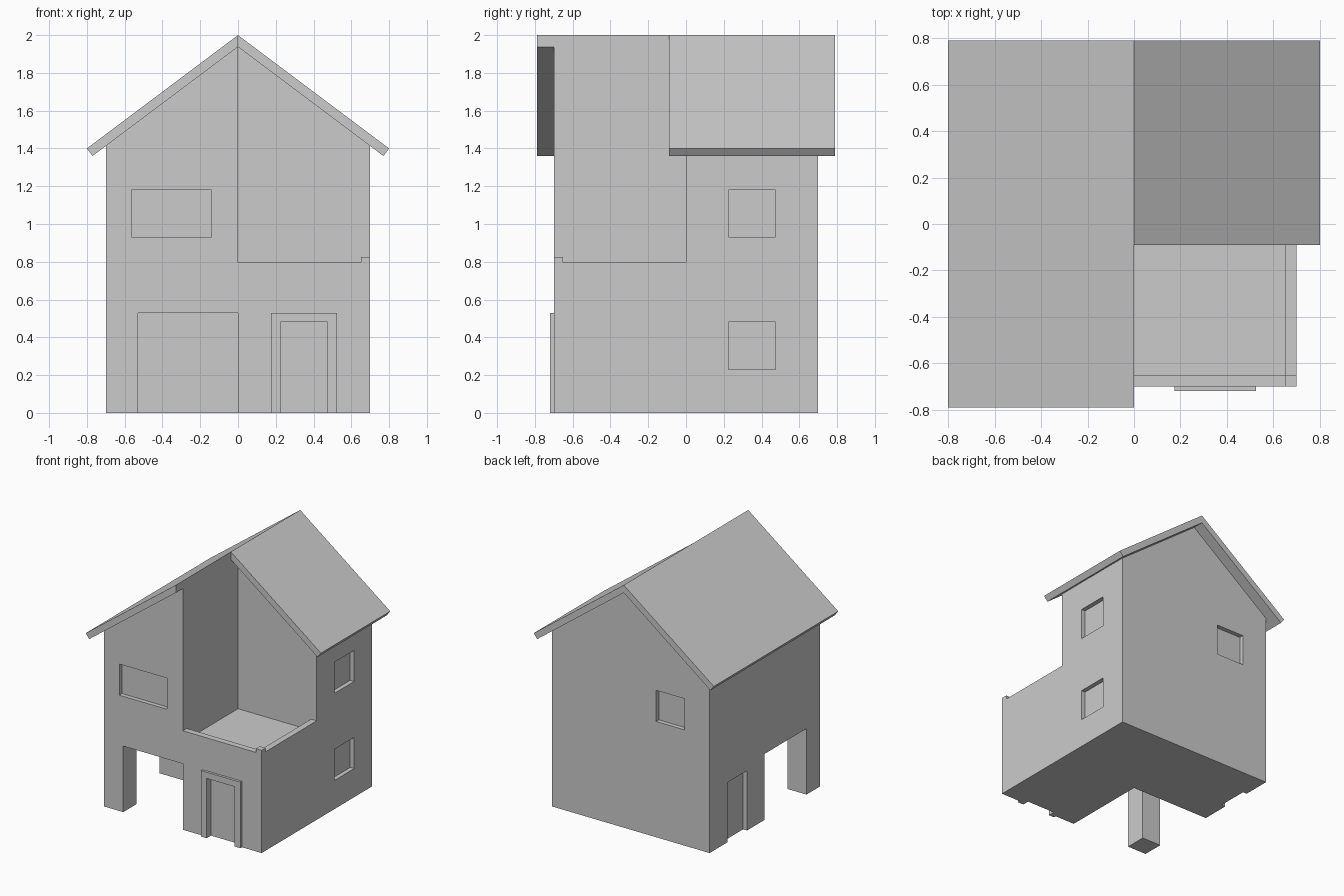
import bpy, bmesh

if "Cube" in bpy.data.objects:
    bpy.data.objects.remove(bpy.data.objects["Cube"])


def prism(name, profile, y0, y1):
    """Extrude an (x, z) profile along y."""
    bm = bmesh.new()
    face = bm.faces.new([bm.verts.new((x, y0, z)) for x, z in profile])
    ext = bmesh.ops.extrude_face_region(bm, geom=[face])
    verts = [v for v in ext["geom"] if isinstance(v, bmesh.types.BMVert)]
    bmesh.ops.translate(bm, verts=verts, vec=(0, y1 - y0, 0))
    bmesh.ops.recalc_face_normals(bm, faces=bm.faces)
    mesh = bpy.data.meshes.new(name)
    bm.to_mesh(mesh)
    bm.free()
    obj = bpy.data.objects.new(name, mesh)
    bpy.context.collection.objects.link(obj)
    return obj


def box(name, x0, x1, y0, y1, z0, z1):
    return prism(name, [(x0, z0), (x1, z0), (x1, z1), (x0, z1)], y0, y1)


def cut(target, name, *bounds):
    cutter = box(name + "_cutter", *bounds)
    cutter.hide_render = True
    cutter.hide_set(True)
    cutter.display_type = 'WIRE'
    mod = target.modifiers.new(name, 'BOOLEAN')
    mod.operation = 'DIFFERENCE'
    mod.solver = 'EXACT'
    mod.object = cutter


W = 0.7        # half width of the walls
D = 0.035      # depth of window and door recesses
RIDGE = 1.9375 # underside of the roof ridge
EAVE = RIDGE - 0.75 * W

# House walls with gables
walls = prism("walls", [(-W, 0), (W, 0), (W, EAVE), (0, RIDGE), (-W, EAVE)], -W, W)

# Roof terrace with sunken floor, and open carport below
cut(walls, "terrace", 0, 1, -1, 0, 0.795, 2.3)
cut(walls, "terrace_floor", 0, 0.65, -0.65, 0, 0.705, 0.9)
cut(walls, "carport", -1, 0, -1, 0, -0.2, 0.53)

# Recessed windows
cut(walls, "front_window", -0.565, -0.14, -0.8, -W + D, 0.93, 1.18)
cut(walls, "back_window", -0.475, -0.225, W - D, 0.8, 0.93, 1.18)
for label, z in (("lower", 0.23), ("upper", 0.93)):
    cut(walls, label + "_side_window", W - D, 0.8, 0.225, 0.475, z, z + 0.25)

# Recessed doors
cut(walls, "front_door", 0.225, 0.475, -0.8, -W + D, -0.2, 0.48)
cut(walls, "side_door", -0.8, -W + D, 0.225, 0.475, -0.2, 0.48)

# Front door frame
prism("door_frame", [(0.175, 0), (0.225, 0), (0.225, 0.48), (0.475, 0.48),
                     (0.475, 0), (0.525, 0), (0.525, 0.53), (0.175, 0.53)], -0.72, -W)

# Carport pillar and terrace corner post
box("carport_pillar", -W, -0.53, -W, -0.53, 0, 0.53)
box("terrace_corner_post", 0.65, W, -W, -0.65, 0.795, 0.825)

# Roof slopes, the right one shortened behind the terrace
for label, side, y_front in (("left", -1, -0.79), ("right", 1, -0.09)):
    slope = [(0, 2), (0.8, 1.4), (0.77, 1.36), (0, RIDGE)]
    prism(label + "_roof", [(side * x, z) for x, z in slope], y_front, 0.79)
